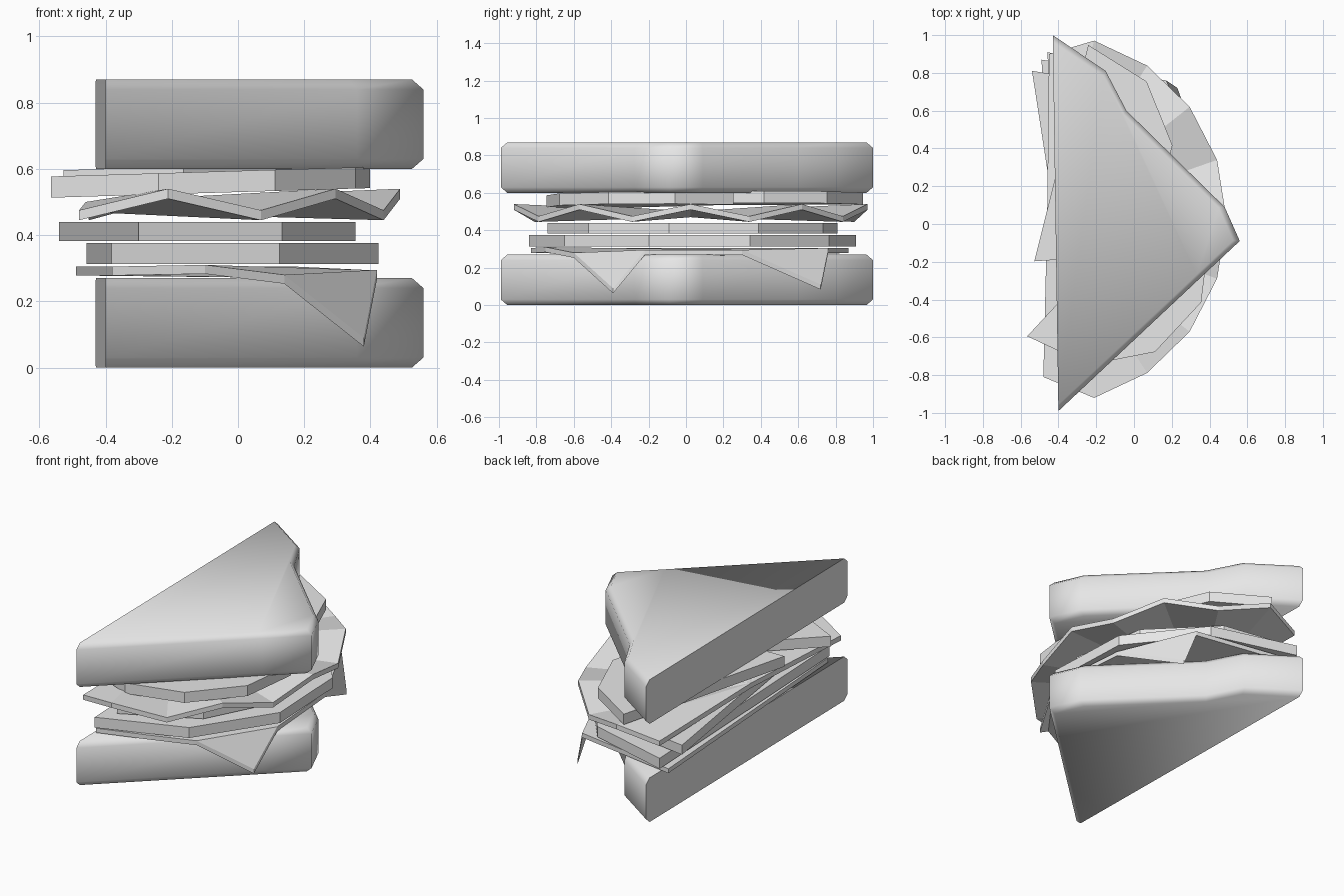
import bpy, bmesh, math
from mathutils import Vector

cube = bpy.data.objects.get("Cube")
if cube:
    bpy.data.objects.remove(cube, do_unlink=True)

# One plain grey for the whole sandwich
grey = bpy.data.materials.new("plain_grey")
grey.use_nodes = True
grey.diffuse_color = (0.8, 0.8, 0.8, 1)
shader = next(n for n in grey.node_tree.nodes if n.type == 'BSDF_PRINCIPLED')
shader.inputs["Base Color"].default_value = (0.8, 0.8, 0.8, 1)


def loft(name, rings):
    """Solid from stacked rings of equal length, capped at both ends."""
    bm = bmesh.new()
    loops = [[bm.verts.new(p) for p in ring] for ring in rings]
    for low, high in zip(loops, loops[1:]):
        for i in range(len(low)):
            j = (i + 1) % len(low)
            bm.faces.new((low[i], low[j], high[j], high[i]))
    bm.faces.new(loops[0][::-1])
    bm.faces.new(loops[-1])
    return finish(name, bm)


def sheet(name, points, faces, thickness):
    """Folded sheet given by its top points, thickened downwards."""
    bm = bmesh.new()
    verts = [bm.verts.new(p) for p in points]
    for f in faces:
        bm.faces.new([verts[i] for i in f])
    top = list(bm.faces)
    bmesh.ops.recalc_face_normals(bm, faces=top)
    dup = bmesh.ops.duplicate(bm, geom=list(bm.verts) + list(bm.edges) + top)
    lower = dup["vert_map"]
    rim = [e for f in top for e in f.edges if e.is_boundary]
    for v in verts:
        lower[v].co.z -= thickness
    for e in rim:
        a, b = e.verts
        bm.faces.new((a, b, lower[b], lower[a]))
    return finish(name, bm)


def finish(name, bm):
    bmesh.ops.recalc_face_normals(bm, faces=bm.faces)
    mesh = bpy.data.meshes.new(name)
    bm.to_mesh(mesh)
    bm.free()
    mesh.materials.append(grey)
    obj = bpy.data.objects.new(name, mesh)
    bpy.context.collection.objects.link(obj)
    return obj


def bread(name, z):
    """Triangular slice with bevelled crust and a flat cut side."""
    outline = [(-.43, 1), (-.40, -.99), (.36, -.277), (.56, -.09),
               (.48, .09), (-.04, .60), (-.15, .81)]

    def ring(s, h):
        return [(-.42 + (x + .42) * s, y * s, z + h) for x, y in outline]
    obj = loft(name, [ring(.965, 0), ring(1, .03), ring(1, .24), ring(.965, .27)])
    bpy.ops.object.select_all(action='DESELECT')
    obj.select_set(True)
    bpy.context.view_layer.objects.active = obj
    bpy.ops.object.shade_smooth_by_angle(angle=math.radians(80))


def half_slice(name, cx, cy, radius, start, z, thickness, tilt=0):
    """Half of a ten-sided disc, cut along its diameter."""
    def ring(h):
        pts = []
        for i in range(6):
            a = math.radians(start - 36 * i)
            x = cx + radius * math.cos(a)
            pts.append((x, cy + radius * math.sin(a), z + h + tilt * x))
        return pts
    loft(name, [ring(0), ring(thickness)])


bread("bottom_bread", 0)
bread("top_bread", .60)

# Cheese with two corners drooping over the crust
cheese = [(-.49, .87, .305), (.17, .76, .305), (.38, .30, .295),
          (.42, -.22, .295), (.14, -.60, .28), (-.10, -.75, .31),
          (-.38, -.83, .305), (.23, .72, .11), (.38, -.39, .09)]
sheet("cheese", cheese,
      [(0, 1, 2, 6), (2, 3, 4), (2, 4, 5, 6), (1, 7, 2), (3, 8, 4)], .027)

# Two meat slices
half_slice("lower_meat", -.42, .035, .876, 92.5, .312, .064)
half_slice("upper_meat", -.42, .035, .785, 98.8, .382, .058)

# Lettuce: half disc with a rim that zigzags up and down
rim = [(-.48, -.81, .475)]
for i in range(9):
    a = math.radians(-74.8 + 18.7 * i)
    rim.append((-.46 + .95 * math.cos(a), .025 + .98 * math.sin(a),
                .475 if i % 2 else .54))
rim.append((-.45, .90, .475))
centre = len(rim)
sheet("lettuce", rim + [(-.46, .025, .50)],
      [(i, i + 1, centre) for i in range(centre - 1)], .03)

# Two overlapping tomato halves
half_slice("front_tomato", -.17, -.17, .58, 47, .53, .064, .03)
half_slice("back_tomato", -.385, .375, .59, 76, .543, .064, .02)
